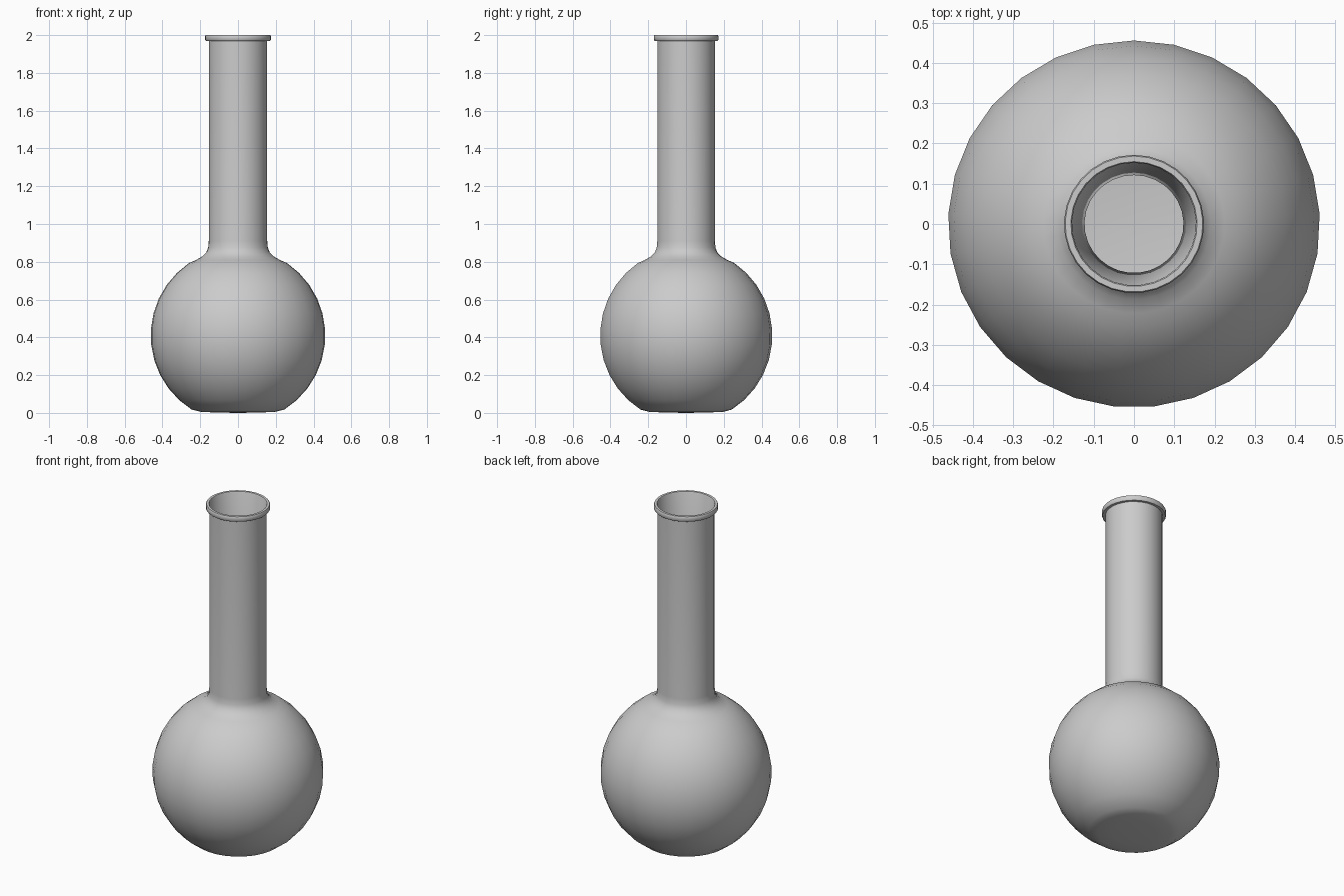
import bpy, bmesh
from math import sin, cos, pi, radians

old = bpy.data.objects.get("Cube")
if old:
    bpy.data.objects.remove(old)

SIDES = 29
DEPTH = 0.987          # slightly narrower front to back
BULB_Z = 0.41

glass = bpy.data.materials.new("pale grey glass")
glass.use_nodes = True
glass.diffuse_color = (0.6, 0.6, 0.6, 1)
glass.node_tree.nodes["Principled BSDF"].inputs["Base Color"].default_value = (0.6, 0.6, 0.6, 1)


def arc(radius, start, end, steps):
    """Bulb profile points from a low to a high latitude, in degrees."""
    angles = [radians(start + (end - start) * i / steps) for i in range(steps + 1)]
    return [(radius * cos(a), BULB_Z + radius * sin(a)) for a in angles]


def lathe(name, profile):
    """Spin a (radius, height) profile; zero radius closes it with a fan."""
    bm = bmesh.new()
    rings = []
    for r, z in profile:
        if r == 0:
            rings.append([bm.verts.new((0, 0, z))] * SIDES)
        else:
            turns = [2 * pi * i / SIDES for i in range(SIDES)]
            rings.append([bm.verts.new((r * sin(t), r * cos(t) * DEPTH, z)) for t in turns])
    for low, high in zip(rings, rings[1:]):
        for i in range(SIDES):
            j = (i + 1) % SIDES
            corners = list(dict.fromkeys((low[i], low[j], high[j], high[i])))
            bm.faces.new(corners)
    bmesh.ops.recalc_face_normals(bm, faces=bm.faces)
    mesh = bpy.data.meshes.new(name)
    bm.to_mesh(mesh)
    bm.free()
    mesh.materials.append(glass)
    obj = bpy.data.objects.new(name, mesh)
    bpy.context.collection.objects.link(obj)
    bpy.ops.object.select_all(action="DESELECT")
    obj.select_set(True)
    bpy.context.view_layer.objects.active = obj
    bpy.ops.object.shade_smooth_by_angle(angle=radians(40))


# Outside: flattened base, round bulb, filleted shoulder, straight neck
base = [(0, 0), (0.12, 0.002), (0.2, 0.006)]
shoulder = [(0.225, 0.808), (0.19, 0.828), (0.168, 0.85), (0.158, 0.875), (0.155, 0.91)]
outside = base + arc(0.463, -58, 56, 11) + shoulder + [(0.155, 1.97)]

# Lip around the mouth
lip = [(0.17, 1.97), (0.174, 1.975), (0.174, 1.994), (0.171, 2), (0.157, 2), (0.154, 1.995)]

# Inside: tapering neck, hollow bulb, flat floor
hollow = [(0.123, 0.9), (0.13, 0.86), (0.19, 0.8)] + arc(0.44, 56, -58, 11) + [(0.2, 0.03), (0, 0.03)]

lathe("flask", outside + lip + hollow)
